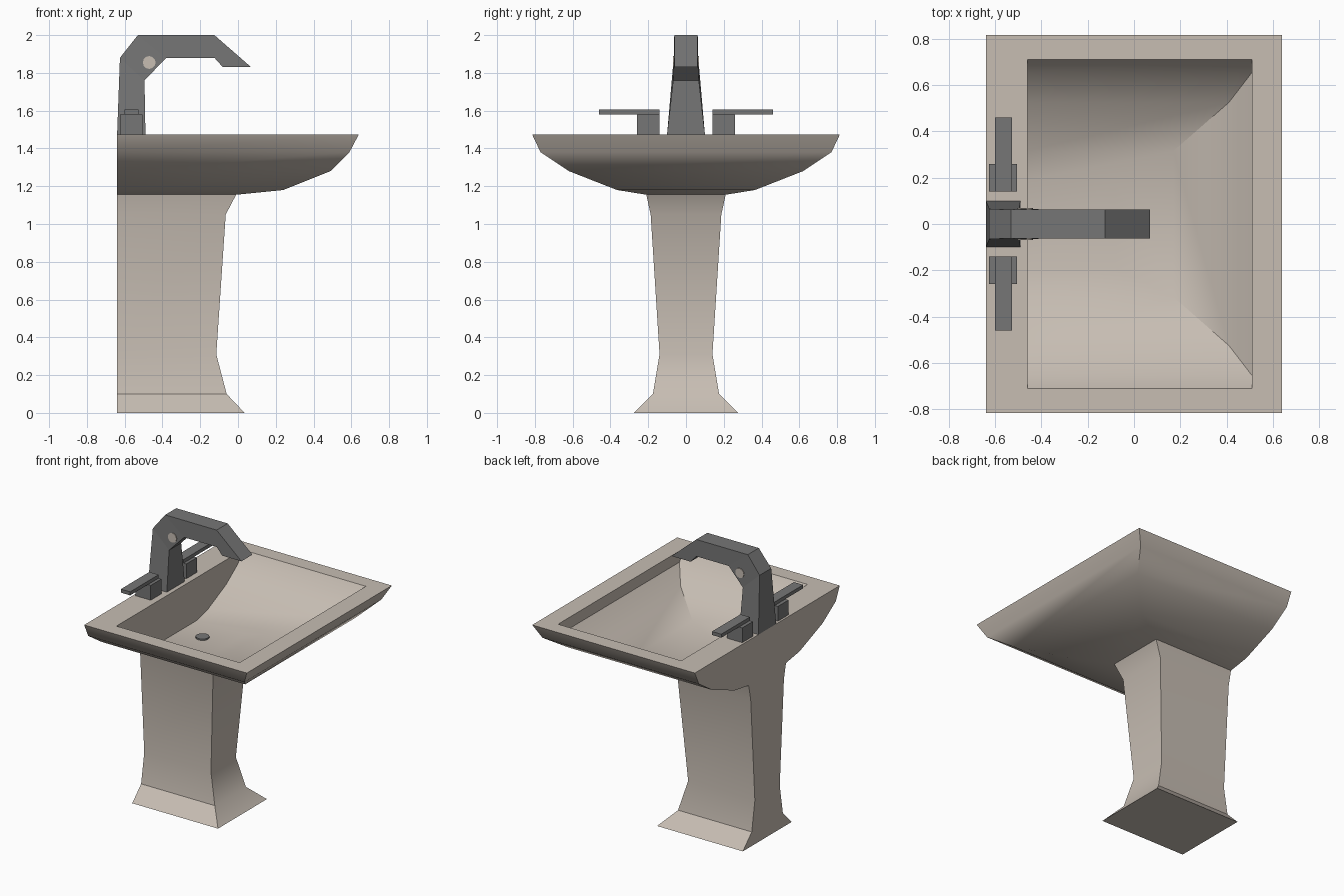
import bpy, bmesh, math
from mathutils import Vector

cube = bpy.data.objects.get("Cube")
if cube:
    bpy.data.objects.remove(cube, do_unlink=True)


def material(name, r, g, b):
    m = bpy.data.materials.new(name)
    m.use_nodes = True
    m.diffuse_color = (r, g, b, 1)
    bsdf = m.node_tree.nodes["Principled BSDF"]
    bsdf.inputs["Base Color"].default_value = (r, g, b, 1)
    bsdf.inputs["Roughness"].default_value = 0.6
    return m


ceramic = material("warm ceramic", 0.57, 0.51, 0.45)
metal = material("dark grey metal", 0.18, 0.18, 0.18)


def finish(name, bm, mat, smooth=False):
    bmesh.ops.recalc_face_normals(bm, faces=bm.faces[:])
    mesh = bpy.data.meshes.new(name)
    bm.to_mesh(mesh)
    bm.free()
    mesh.materials.append(mat)
    ob = bpy.data.objects.new(name, mesh)
    bpy.context.collection.objects.link(ob)
    if smooth:
        bpy.ops.object.select_all(action='DESELECT')
        ob.select_set(True)
        bpy.context.view_layer.objects.active = ob
        bpy.ops.object.shade_smooth_by_angle(angle=math.radians(32))
    return ob


def loft(name, sections, mat):
    """Skin rectangles given as (back x, front x, half width, z); cap both ends."""
    bm = bmesh.new()
    rings = [[bm.verts.new(p) for p in ((b, -h, z), (f, -h, z), (f, h, z), (b, h, z))]
             for b, f, h, z in sections]
    for low, high in zip(rings, rings[1:]):
        for i in range(4):
            j = (i + 1) % 4
            bm.faces.new((low[i], low[j], high[j], high[i]))
    bm.faces.new(rings[0][::-1])
    bm.faces.new(rings[-1])
    return finish(name, bm, mat, True)


def box(name, lo, hi, mat):
    bm = bmesh.new()
    bmesh.ops.create_cube(bm, size=1)
    lo, hi = Vector(lo), Vector(hi)
    for v in bm.verts:
        v.co = (lo + hi) / 2 + v.co * (hi - lo)
    return finish(name, bm, mat)


def cylinder(name, radius, depth, centre, mat, along_y=False):
    bm = bmesh.new()
    bmesh.ops.create_cone(bm, cap_ends=True, segments=12, radius1=radius,
                          radius2=radius, depth=depth)
    for v in bm.verts:
        if along_y:
            v.co = Vector((v.co.x, v.co.z, v.co.y))
        v.co += Vector(centre)
    return finish(name, bm, mat, True)


WALL, INNER, RIM = -0.64, -0.46, 1.475

# Flared pedestal with its flat back against the wall
loft("pedestal", [(WALL, 0.035, 0.275, 0), (WALL, -0.06, 0.175, 0.10),
                  (WALL, -0.115, 0.14, 0.31), (WALL, -0.065, 0.187, 1.05),
                  (WALL, -0.01, 0.21, 1.155)], ceramic)

# Basin: outer shell up to the rim, then down the inside to the floor
loft("basin", [(WALL, -0.01, 0.21, 1.155), (WALL, 0.24, 0.365, 1.18),
               (WALL, 0.49, 0.62, 1.28), (WALL, 0.59, 0.77, 1.38),
               (WALL, 0.64, 0.815, RIM), (INNER, 0.51, 0.71, RIM),
               (INNER, 0.51, 0.655, 1.395), (INNER, 0.41, 0.525, 1.30),
               (INNER, 0.17, 0.315, 1.20), (INNER, -0.08, 0.19, 1.17)], ceramic)

cylinder("drain", 0.045, 0.02, (-0.28, 0, 1.17), metal)

# Faucet: side profile as (x, z, half width), bridged across
profile = [(-0.64, RIM, 0.10), (-0.49, RIM, 0.10), (-0.495, 1.76, 0.068),
           (-0.38, 1.88, 0.062), (-0.125, 1.88, 0.062), (-0.08, 1.83, 0.062),
           (0.07, 1.83, 0.062), (-0.125, 2.0, 0.062), (-0.53, 2.0, 0.062),
           (-0.625, 1.88, 0.065)]
bm = bmesh.new()
sides = [[bm.verts.new((x, s * h, z)) for x, z, h in profile] for s in (-1, 1)]
for side in sides:
    # column, elbow, arm and spout tip
    for part in ((0, 1, 2, 9), (2, 3, 8, 9), (3, 4, 7, 8), (4, 5, 6, 7)):
        bm.faces.new([side[i] for i in part])
for i in range(len(profile)):
    j = (i + 1) % len(profile)
    bm.faces.new((sides[0][i], sides[0][j], sides[1][j], sides[1][i]))
finish("faucet", bm, metal)

# Pale round inlay through the elbow
cylinder("faucet_inlay", 0.034, 0.138, (-0.47, 0, 1.855), ceramic, along_y=True)

# Tap handles on both sides of the faucet
for side, s in (("left", 1), ("right", -1)):
    y0, y1, y2 = s * 0.14, s * 0.26, s * 0.46
    box(side + "_tap_base", (-0.625, min(y0, y1), RIM - 0.005),
        (-0.505, max(y0, y1), 1.58), metal)
    box(side + "_tap_lever", (-0.6, min(y0, y2), 1.58),
        (-0.527, max(y0, y2), 1.605), metal)
